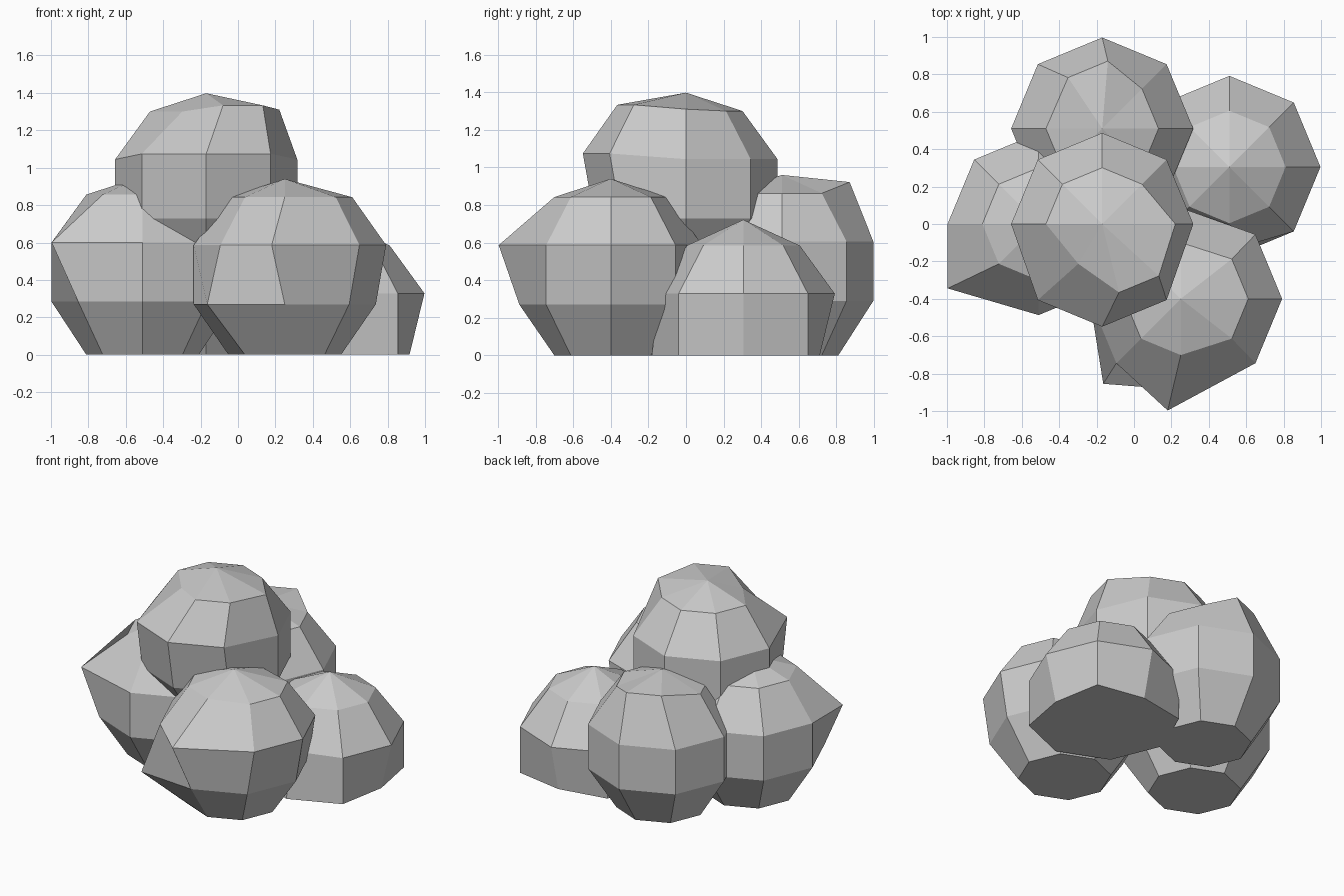
import bpy, bmesh, math
from mathutils import Vector

if "Cube" in bpy.data.objects:
    bpy.data.objects.remove(bpy.data.objects["Cube"])

R = 0.512  # every boulder starts as the same 8 x 5 sphere


def nominal(ring, seg):
    """Point on the sphere: ring 0 = top pole, seg = compass angle in degrees."""
    t, p = math.radians(36 * ring), math.radians(seg)
    return Vector((math.sin(t) * math.cos(p), math.sin(t) * math.sin(p), math.cos(t))) * R


def boulder(name, centre, bumps):
    bm = bmesh.new()
    bmesh.ops.create_uvsphere(bm, u_segments=8, v_segments=5, radius=R)
    # pick the corners first, then push them
    moves = []
    for ring, segs, offset in bumps:
        for seg in segs:
            target = nominal(ring, seg)
            v = min(bm.verts, key=lambda q: (q.co - target).length)
            moves.append((v, Vector(offset)))
    for v, offset in moves:
        v.co += offset
    # settle on the ground with a flat underside
    for v in bm.verts:
        v.co += Vector(centre)
        if v.co.z < 0.06:
            v.co.z = 0.0
    me = bpy.data.meshes.new(name)
    bm.to_mesh(me)
    bm.free()
    ob = bpy.data.objects.new(name, me)
    bpy.context.collection.objects.link(ob)
    return ob


# Front boulder: wider on its upper right, pulled out at lower front left
boulder("front_boulder", (0.25, -0.40, 0.428), [
    (1, (-45, 0, 45), (0.06, 0, 0)),
    (2, (-45, 0, 45), (0.055, 0, 0)),
    (2, (-90,), (-0.07, -0.11, 0)),
    (3, (-135,), (-0.07, -0.11, 0)),
])

# Top boulder: upper front pushed out and up
boulder("top_boulder", (-0.17, 0, 0.886), [
    (1, (-90, -45), (0.09, -0.065, 0.033)),
    (1, (-135,), (0.085, 0, 0)),
    (1, (0,), (0.09, 0, 0.01)),
    (2, (-135, -90, -45), (0, -0.062, 0.03)),
])

# Back boulder: raised back shoulder
boulder("back_boulder", (-0.17, 0.51, 0.448), [
    (1, (90, 135), (0.03, 0.06, 0.06)),
])

# Left boulder: one sharp corner at front left
boulder("left_boulder", (-0.51, 0, 0.442), [
    (2, (-135,), (-0.142, 0, 0)),
])

# Right boulder: sunk into the ground, pointed top
boulder("right_boulder", (0.51, 0.305, 0.17), [
    (0, (0,), (0, 0, 0.04)),
    (2, (-90,), (0, 0.04, 0)),
    (3, (0,), (-0.08, 0, 0)),
    (3, (90,), (0, -0.08, 0)),
])
